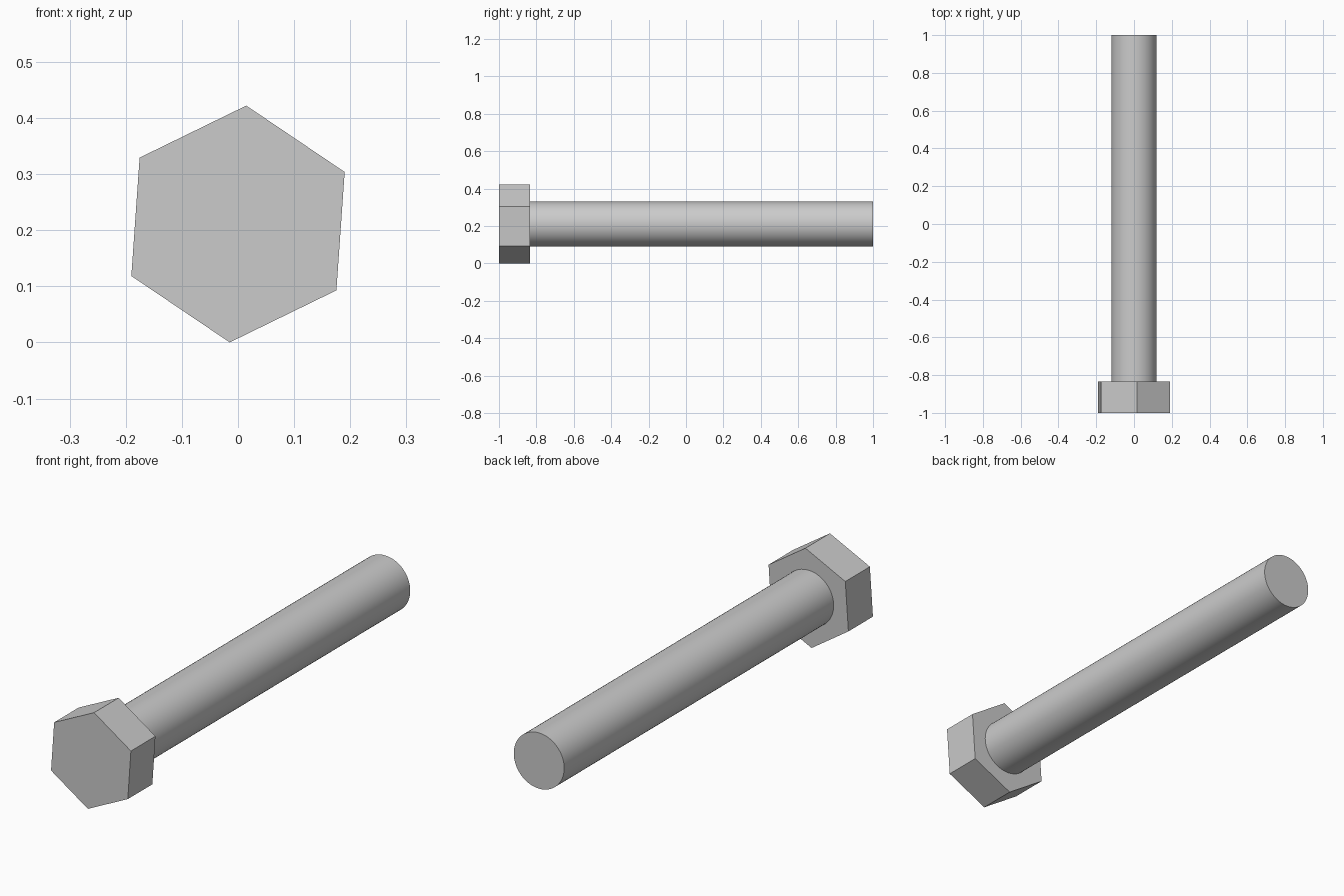
import bpy, bmesh
from math import sin, cos, radians, tau

cube = bpy.data.objects.get("Cube")
if cube:
    bpy.data.objects.remove(cube, do_unlink=True)

# Plain grey steel
steel = bpy.data.materials.new("grey steel")
steel.use_nodes = True
colour = (0.6, 0.6, 0.6, 1)
steel.diffuse_color = colour
steel.node_tree.nodes["Principled BSDF"].inputs["Base Color"].default_value = colour

AXIS_Z = 0.211


def prism(name, sides, radius, y_front, y_back, turn=0):
    """Regular prism lying along y, with its first corner at the given turn."""
    bm = bmesh.new()
    ring = [bm.verts.new((radius * cos(turn + tau * i / sides), y_front,
                          AXIS_Z + radius * sin(turn + tau * i / sides)))
            for i in range(sides)]
    cap = bm.faces.new(ring)
    out = bmesh.ops.extrude_face_region(bm, geom=[cap], use_keep_orig=True)
    moved = [v for v in out["geom"] if isinstance(v, bmesh.types.BMVert)]
    bmesh.ops.translate(bm, verts=moved, vec=(0, y_back - y_front, 0))
    bmesh.ops.recalc_face_normals(bm, faces=bm.faces[:])
    mesh = bpy.data.meshes.new(name)
    bm.to_mesh(mesh)
    bm.free()
    mesh.materials.append(steel)
    obj = bpy.data.objects.new(name, mesh)
    bpy.context.collection.objects.link(obj)
    return obj


# Hexagonal head, turned slightly about the bolt axis
prism("hex_head", 6, 0.2115, -1, -0.833, radians(26))

# Plain round shank
shank = prism("shank", 64, 0.12, -0.833, 1)
bpy.ops.object.select_all(action="DESELECT")
shank.select_set(True)
bpy.context.view_layer.objects.active = shank
bpy.ops.object.shade_smooth_by_angle(angle=radians(30))
